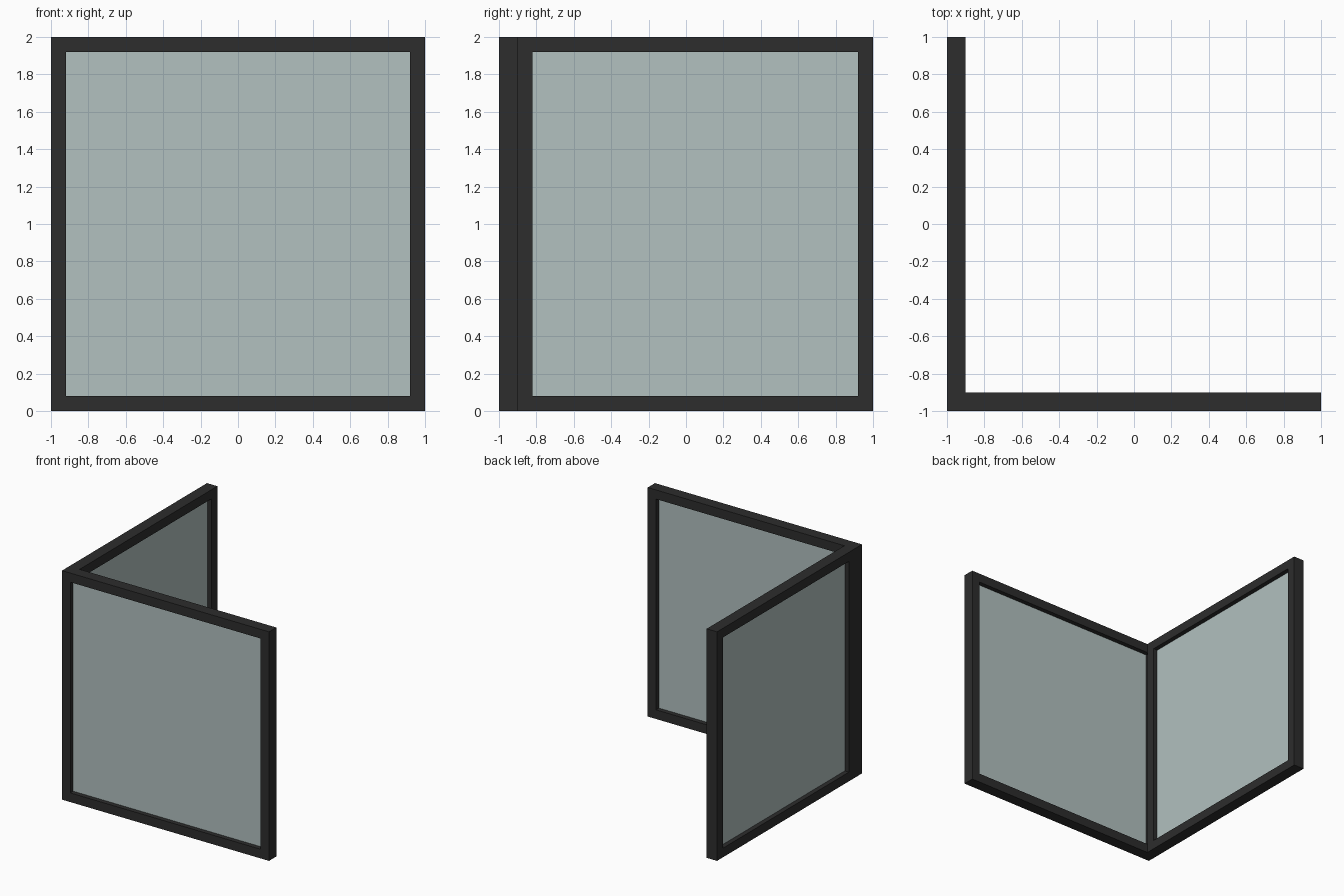
import bpy

if "Cube" in bpy.data.objects:
    bpy.data.objects.remove(bpy.data.objects["Cube"])

T = 0.10   # panel thickness
W = 0.08   # frame bar width
G = 0.02   # glass thickness
H = 2.0    # height


def material(name, rgb):
    m = bpy.data.materials.new(name)
    m.diffuse_color = (*rgb, 1.0)
    m.use_nodes = True
    m.node_tree.nodes["Principled BSDF"].inputs["Base Color"].default_value = m.diffuse_color
    return m


frame_mat = material("dark_frame", (0.026, 0.026, 0.026))
glass_mat = material("pale_glass", (0.445, 0.533, 0.525))


def extrude_y(name, verts, faces, mat):
    me = bpy.data.meshes.new(name)
    me.from_pydata(verts, [], faces)
    me.materials.append(mat)
    ob = bpy.data.objects.new(name, me)
    bpy.context.collection.objects.link(ob)
    return ob


def rect(a, b, c, d, y):
    return [(a, y, c), (b, y, c), (b, y, d), (a, y, d)]


def panel(prefix, length):
    """Framed glass panel running along local +x, thickness along +y."""
    # rectangular ring frame: outer and inner loops at front and back
    verts = (rect(0, length, 0, H, 0) + rect(W, length - W, W, H - W, 0)
             + rect(0, length, 0, H, T) + rect(W, length - W, W, H - W, T))
    faces = []
    for i in range(4):
        j = (i + 1) % 4
        faces += [(i, j, 4 + j, 4 + i),              # front
                  (8 + j, 8 + i, 12 + i, 12 + j),    # back
                  (j, i, 8 + i, 8 + j),              # outside
                  (4 + i, 4 + j, 12 + j, 12 + i)]    # reveal
    frame = extrude_y(prefix + "_frame", verts, faces, frame_mat)

    # glass sheet centred in the frame depth
    y0, y1 = (T - G) / 2, (T + G) / 2
    verts = rect(W, length - W, W, H - W, y0) + rect(W, length - W, W, H - W, y1)
    faces = [(0, 1, 2, 3), (7, 6, 5, 4)]
    faces += [((i + 1) % 4, i, 4 + i, 4 + (i + 1) % 4) for i in range(4)]
    glass = extrude_y(prefix + "_glass", verts, faces, glass_mat)
    return frame, glass


# front panel spans the full width
for ob in panel("front_panel", 2.0):
    ob.location = (-1, -1, 0)

# side panel butts against the back of the front panel
for ob in panel("side_panel", 2.0 - T):
    ob.rotation_euler = (0, 0, 1.5707963)
    ob.location = (-1 + T, -1 + T, 0)
